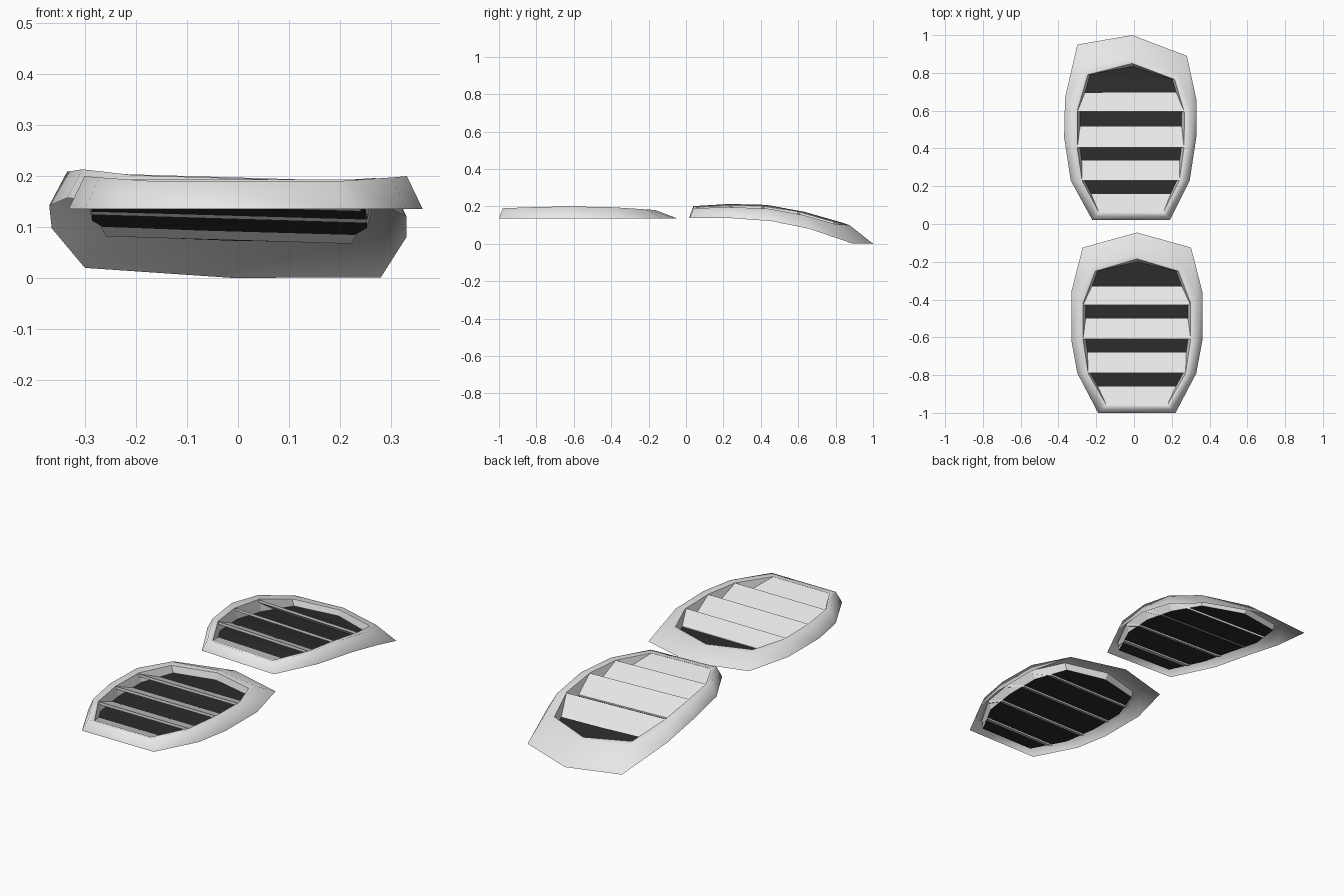
import bpy

if "Cube" in bpy.data.objects:
    bpy.data.objects.remove(bpy.data.objects["Cube"])


def material(name, v):
    m = bpy.data.materials.new(name)
    m.diffuse_color = (v, v, v, 1)
    m.use_nodes = True
    m.node_tree.nodes["Principled BSDF"].inputs["Base Color"].default_value = m.diffuse_color
    return m


LIGHT = material("light grey", 0.8)
DARK = material("near black", 0.025)


def add(name, verts, faces, mat, smooth=False):
    me = bpy.data.meshes.new(name)
    me.from_pydata(verts, [], faces)
    me.materials.append(mat)
    for p in me.polygons:
        p.use_smooth = smooth
    ob = bpy.data.objects.new(name, me)
    bpy.context.collection.objects.link(ob)
    return ob


def interp(pts, t):
    """Piecewise linear lookup, pts sorted by first value."""
    if t <= pts[0][0]:
        return pts[0][1]
    for (a, va), (b, vb) in zip(pts, pts[1:]):
        if t <= b:
            return va + (vb - va) * (t - a) / (b - a)
    return pts[-1][1]


def band(n, rows):
    """Quads joining consecutive closed rings of n points."""
    return [(r * n + i, (r + 1) * n + i, (r + 1) * n + (i + 1) % n, r * n + (i + 1) % n)
            for r in range(rows - 1) for i in range(n)]


def vent(name, outer, inner, base, top, roll, slats, floor_z):
    n = len(outer)
    tilt = lambda x: -roll * x
    # middle ring: crest of the frame, close to the opening at the pointed end
    frac = [0.84, 0.75, 0.5, 0.5, 0.5, 0.5, 0.5, 0.5, 0.5, 0.5, 0.75]
    mid = [(a[0] + (b[0] - a[0]) * f, a[1] + (b[1] - a[1]) * f)
           for a, b, f in zip(outer, inner, frac)]
    cx = sum(p[0] for p in inner) / n
    low = [(cx + (x - cx) * 0.95, y) for x, y in inner]
    low[0] = (low[0][0], low[0][1] - 0.015)
    ro = [(x, y, interp(base, y) + tilt(x)) for x, y in outer]
    rm = [(x, y, interp(top, y) + tilt(x)) for x, y in mid]
    ri = [(x, y, interp(top, y) - 0.006 + tilt(x)) for x, y in inner]
    rl = [(x, y, interp(floor_z, y) + tilt(x)) for x, y in low]

    # smooth outer frame and recess walls
    add(name + "_frame", ro + rm + ri, band(n, 3), LIGHT, True)
    add(name + "_recess_wall", ri + rl, band(n, 2), LIGHT)

    # dark floor, built in cross strips
    faces = [(0, n - 1, 1)]
    faces += [(i, n - i, n - i - 1, i + 1) for i in range(1, n // 2)]
    add(name + "_floor", rl, faces, DARK)

    # tilted louvre slats, low edge towards +y
    def sides(ring, y):
        right = sorted((p[1], p[0]) for p in ring[:n // 2 + 1])
        left = sorted((p[1], p[0]) for p in [ring[0]] + ring[n // 2 + 1:])
        return interp(left, y), interp(right, y)

    for k, (yh, yl) in enumerate(slats):
        v = []
        for ring, y, z, t in ((inner, yh, interp(top, yh) - 0.007, 0.014),
                              (low, yl, interp(floor_z, yl) + 0.003, 0.011)):
            for x in sides(ring, y):
                v += [(x, y, z + tilt(x)), (x, y, z - t + tilt(x))]
        add(f"{name}_slat_{k + 1}", v,
            [(0, 2, 6, 4), (1, 5, 7, 3), (0, 1, 3, 2), (4, 6, 7, 5),
             (0, 4, 5, 1), (2, 3, 7, 6)], LIGHT)


def mirrored(half, cx):
    """Tip, right side, then left side back to the tip."""
    right = [(cx + x, y) for x, y in half]
    return right + [(cx - x, y) for x, y in reversed(half[1:])]


# front vent: flat and symmetric
vent("front_vent",
     mirrored([(0, -0.045), (0.287, -0.125), (0.347, -0.36), (0.347, -0.615),
               (0.315, -0.79), (0.205, -1.0)], 0.015),
     mirrored([(0, -0.185), (0.22, -0.25), (0.285, -0.42), (0.285, -0.61),
               (0.258, -0.79), (0.16, -0.96)], 0.015),
     [(-1, 0.135), (0, 0.135)],
     [(-0.98, 0.19), (-0.8, 0.197), (-0.6, 0.2), (-0.4, 0.196), (-0.25, 0.187), (-0.16, 0.18)],
     0.0,
     [(-0.43, -0.33), (-0.61, -0.50), (-0.79, -0.68), (-0.96, -0.86)],
     [(-1, 0.145), (0, 0.145)])

# rear vent: curves down towards the back, slightly rolled
vent("rear_vent",
     [(-0.01, 1.0), (0.28, 0.89), (0.33, 0.66), (0.33, 0.46), (0.295, 0.23), (0.19, 0.02),
      (-0.22, 0.02), (-0.335, 0.23), (-0.37, 0.46), (-0.365, 0.67), (-0.30, 0.95)],
     [(-0.01, 0.85), (0.215, 0.765), (0.267, 0.59), (0.265, 0.405), (0.24, 0.23), (0.155, 0.06),
      (-0.185, 0.06), (-0.275, 0.23), (-0.30, 0.40), (-0.30, 0.60), (-0.245, 0.79)],
     [(0.02, 0.143), (0.23, 0.147), (0.46, 0.131), (0.66, 0.09), (0.89, 0.01), (0.95, 0.011), (1.0, 0.0)],
     [(0.03, 0.195), (0.23, 0.204), (0.44, 0.198), (0.62, 0.165), (0.8, 0.112), (0.87, 0.1)],
     0.03,
     [(0.595, 0.70), (0.405, 0.515), (0.23, 0.335), (0.06, 0.16)],
     [(0.02, 0.153), (0.23, 0.154), (0.46, 0.136), (0.66, 0.09), (0.72, 0.078), (0.9, 0.07)])
